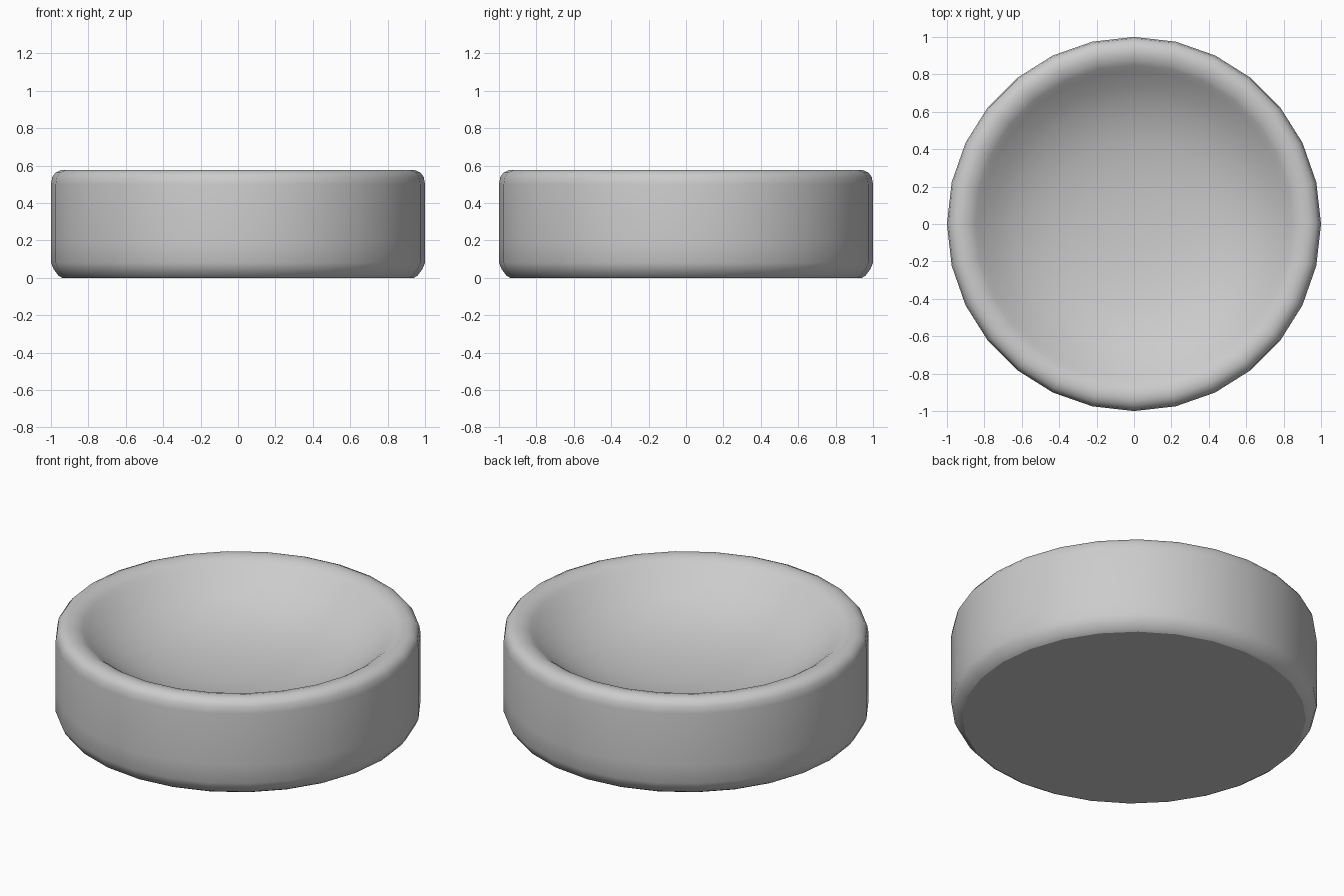
import bpy, bmesh, math

if "Cube" in bpy.data.objects:
    bpy.data.objects.remove(bpy.data.objects["Cube"])

SIDES = 28

# Half cross-section (radius, height): underside, outer wall, rolled rim, bowl hollow
PROFILE = [
    (0.94, 0.0), (0.96, 0.012), (0.985, 0.045), (1.0, 0.08), (1.0, 0.19),
    (1.0, 0.50), (0.993, 0.54), (0.975, 0.563), (0.945, 0.577),
    (0.91, 0.577), (0.875, 0.567), (0.85, 0.551), (0.82, 0.526),
    (0.74, 0.465), (0.66, 0.417), (0.56, 0.372), (0.45, 0.338),
    (0.30, 0.31), (0.15, 0.297),
]
FLOOR_Z = 0.293


def ring(bm, r, z):
    return [bm.verts.new((r * math.cos(2 * math.pi * i / SIDES),
                          r * math.sin(2 * math.pi * i / SIDES), z))
            for i in range(SIDES)]


bm = bmesh.new()
rings = [ring(bm, r, z) for r, z in PROFILE]

# Walls between neighbouring rings
for a, b in zip(rings, rings[1:]):
    for i in range(SIDES):
        j = (i + 1) % SIDES
        bm.faces.new((a[i], a[j], b[j], b[i]))

# Flat underside and centre of the hollow
bm.faces.new(rings[0][::-1])
centre = bm.verts.new((0, 0, FLOOR_Z))
for i in range(SIDES):
    bm.faces.new((rings[-1][i], rings[-1][(i + 1) % SIDES], centre))
bmesh.ops.recalc_face_normals(bm, faces=bm.faces)

mesh = bpy.data.meshes.new("bowl")
bm.to_mesh(mesh)
bm.free()
bowl = bpy.data.objects.new("bowl", mesh)
bpy.context.collection.objects.link(bowl)

# Smooth shading with a crisp underside edge
bpy.context.view_layer.objects.active = bowl
bowl.select_set(True)
bpy.ops.object.shade_smooth_by_angle(angle=math.radians(30))
